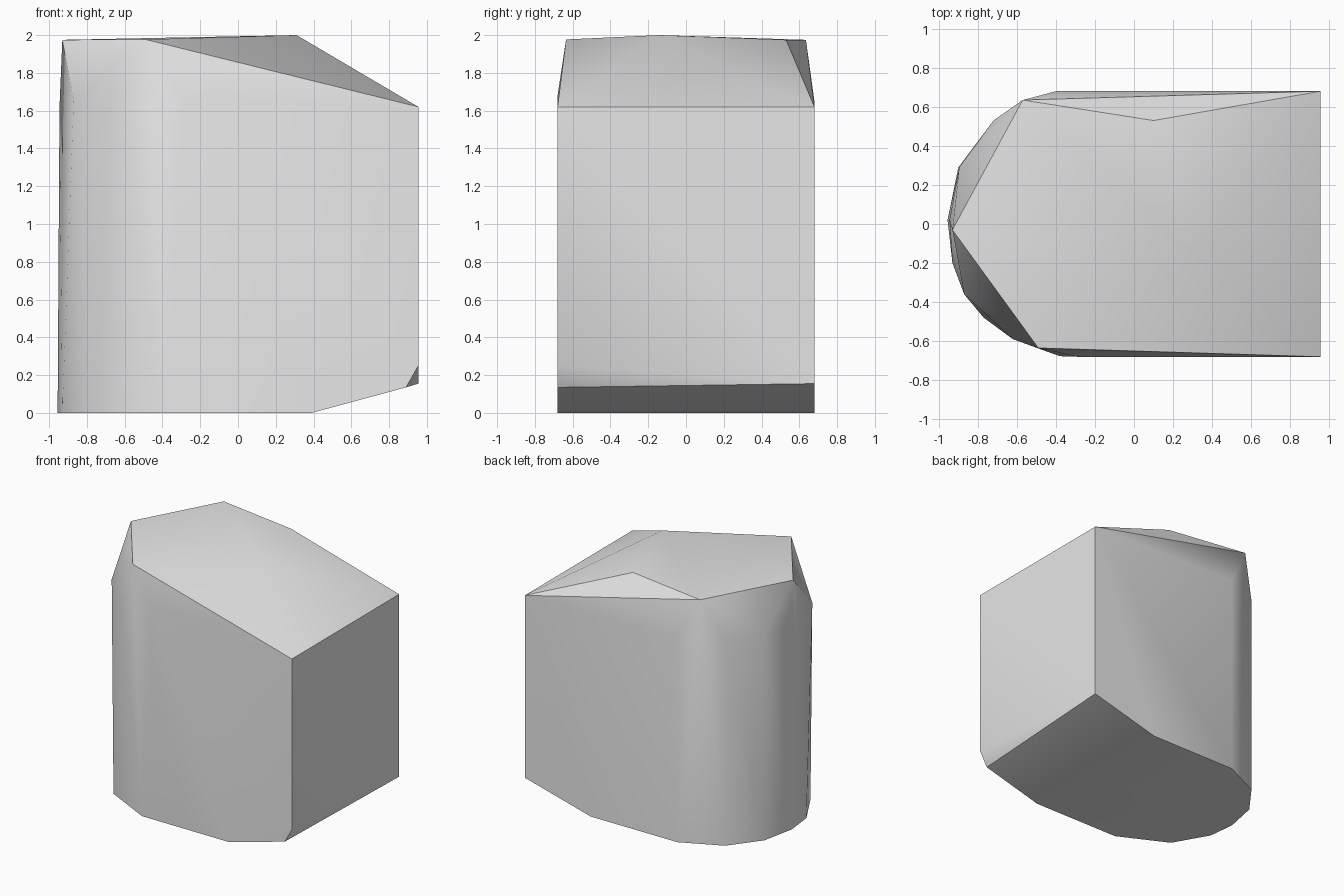
import bpy, bmesh, math

cube = bpy.data.objects.get("Cube")
if cube:
    bpy.data.objects.remove(cube, do_unlink=True)

# Light grey surface
grey = bpy.data.materials.new("light grey")
grey.use_nodes = True
grey.diffuse_color = (0.8, 0.8, 0.8, 1)
grey.node_tree.nodes["Principled BSDF"].inputs["Base Color"].default_value = (0.8, 0.8, 0.8, 1)

# Base outline, rounded on the -x end, resting on the ground
base = [(x, y, 0) for x, y in (
    (0.39, -0.68), (-0.38, -0.677), (-0.77, -0.48), (-0.93, -0.20), (-0.955, 0.02),
    (-0.90, 0.29), (-0.72, 0.53), (-0.40, 0.68), (0.37, 0.68))]

# Shoulder outline, where the walls start to lean inwards
shoulder = [(-0.29, -0.68, 1.68), (-0.62, -0.59, 1.65), (-0.87, -0.36, 1.65),
            (-0.945, 0.02, 1.62), (-0.895, 0.29, 1.65), (-0.72, 0.53, 1.66),
            (-0.40, 0.68, 1.65)]

# Crown: a shallow peak that slopes down to the flat +x end
crown = [(-0.49, -0.635, 1.977), (-0.93, -0.03, 1.975), (-0.57, 0.635, 1.975),
         (0.10, 0.53, 1.975), (0.31, -0.14, 2.0),
         (0.955, -0.68, 1.62), (0.955, 0.68, 1.62)]

# Flat end: lower edge with one clipped corner
end = [(0.89, -0.68, 0.135), (0.955, -0.68, 0.25), (0.955, 0.68, 0.155)]

# Wrap the outlines in one convex solid
bm = bmesh.new()
for point in base + shoulder + crown + end:
    bm.verts.new(point)
result = bmesh.ops.convex_hull(bm, input=bm.verts)
spare = {g for g in result["geom_interior"] + result["geom_unused"]
         if isinstance(g, bmesh.types.BMVert)}
bmesh.ops.delete(bm, geom=list(spare), context="VERTS")
bmesh.ops.dissolve_limit(bm, angle_limit=math.radians(0.5), verts=bm.verts, edges=bm.edges)
bmesh.ops.recalc_face_normals(bm, faces=bm.faces)

mesh = bpy.data.meshes.new("rounded_block")
bm.to_mesh(mesh)
bm.free()
mesh.materials.append(grey)
block = bpy.data.objects.new("rounded_block", mesh)
bpy.context.collection.objects.link(block)

# Soft walls and crown, crisp rims
bpy.ops.object.select_all(action="DESELECT")
block.select_set(True)
bpy.context.view_layer.objects.active = block
bpy.ops.object.shade_smooth_by_angle(angle=math.radians(30))
